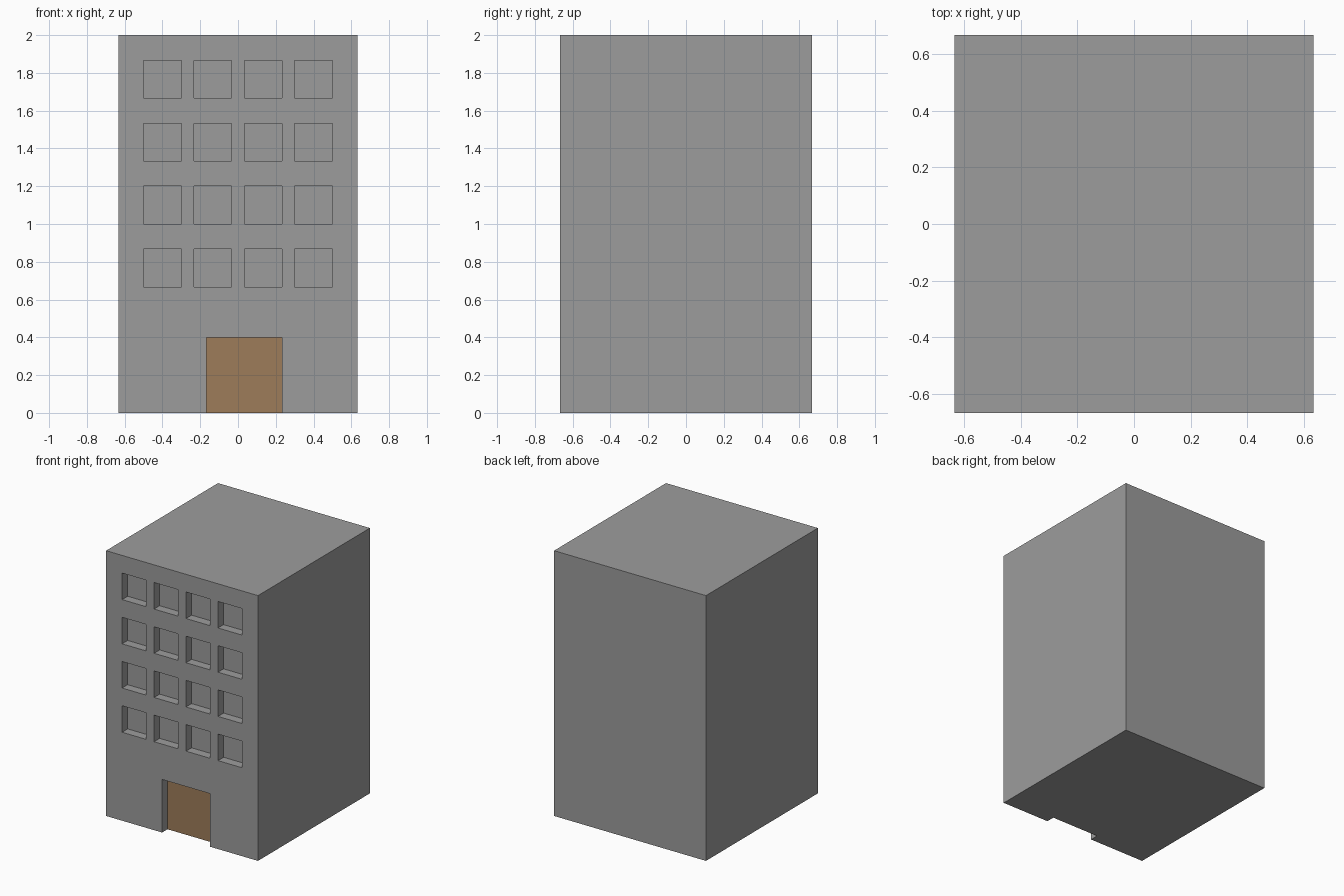
import bpy
import bmesh
from mathutils import Matrix, Vector

if "Cube" in bpy.data.objects:
    bpy.data.objects.remove(bpy.data.objects["Cube"])

U = 2 / 30                      # building module
FRONT = -10 * U
RECESS = U


def material(name, rgb):
    mat = bpy.data.materials.new(name)
    mat.diffuse_color = (*rgb, 1)
    mat.use_nodes = True
    mat.node_tree.nodes["Principled BSDF"].inputs["Base Color"].default_value = mat.diffuse_color
    return mat


def boxes(name, extents, mat):
    """One object made of axis-aligned boxes given as (min, max) corners."""
    bm = bmesh.new()
    for lo, hi in extents:
        lo, hi = Vector(lo), Vector(hi)
        place = Matrix.Translation((lo + hi) / 2) @ Matrix.Diagonal((*(hi - lo), 1))
        bmesh.ops.create_cube(bm, size=1, matrix=place)
    mesh = bpy.data.meshes.new(name)
    bm.to_mesh(mesh)
    bm.free()
    mesh.materials.append(mat)
    obj = bpy.data.objects.new(name, mesh)
    bpy.context.collection.objects.link(obj)
    return obj


grey = material("wall_grey", (0.335, 0.335, 0.335))
brown = material("door_brown", (0.34, 0.20, 0.10))

# Main block
building = boxes("building", [((-9.5 * U, FRONT, 0), (9.5 * U, -FRONT, 2))], grey)

# Cutter: 4 x 4 windows plus the doorway, which is open at the ground
y0, y1 = FRONT - U, FRONT + RECESS
cuts = []
for row in range(4):
    for col in range(4):
        x, z = (-7.5 + 4 * col) * U, (10 + 5 * row) * U
        cuts.append(((x, y0, z), (x + 3 * U, y1, z + 3 * U)))
door_x0, door_x1, door_h = -2.5 * U, 3.5 * U, 6 * U
cuts.append(((door_x0, y0, -U), (door_x1, y1, door_h)))
cutter = boxes("opening_cutter", cuts, grey)
cutter.hide_render = True
cutter.display_type = 'WIRE'

mod = building.modifiers.new("openings", 'BOOLEAN')
mod.operation = 'DIFFERENCE'
mod.solver = 'EXACT'
mod.object = cutter

# Brown door panel at the back of the doorway
boxes("door", [((door_x0, y1 - 0.002, 0), (door_x1, y1, door_h))], brown)
